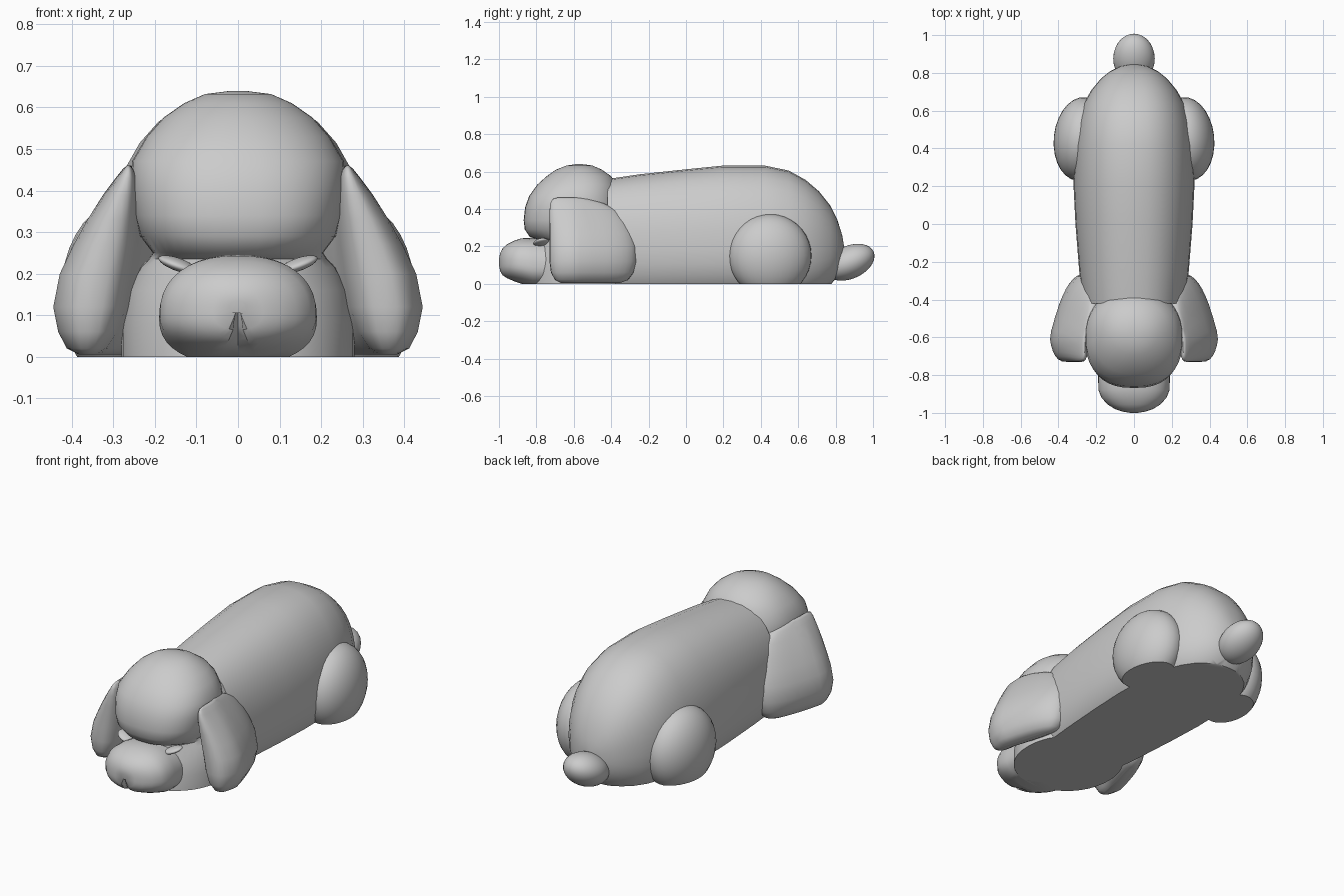
import bpy, bmesh, math
from mathutils import Vector, Matrix

cube = bpy.data.objects.get("Cube")
if cube:
    bpy.data.objects.remove(cube, do_unlink=True)

grey = bpy.data.materials.new("plain grey")
grey.use_nodes = True
grey.diffuse_color = (0.6, 0.6, 0.6, 1)
grey.node_tree.nodes["Principled BSDF"].inputs["Base Color"].default_value = (0.6, 0.6, 0.6, 1)


def oval(w, up, down, power=2.0, n=32):
    """Rounded cross-section with separate upper and lower heights."""
    pts = []
    for i in range(n):
        a = math.tau * i / n
        c, s = math.cos(a), math.sin(a)
        u = math.copysign(abs(c) ** (2 / power), c) * w
        v = math.copysign(abs(s) ** (2 / power), s) * (up if s > 0 else down)
        pts.append((u, v))
    return pts


def finish(name, bm):
    """Trim flat at the ground, shade smooth and colour."""
    bmesh.ops.recalc_face_normals(bm, faces=bm.faces)
    geom = bm.verts[:] + bm.edges[:] + bm.faces[:]
    bmesh.ops.bisect_plane(bm, geom=geom, plane_co=(0, 0, 0), plane_no=(0, 0, 1), clear_inner=True)
    rim = [e for e in bm.edges if e.is_boundary]
    if rim:
        bmesh.ops.holes_fill(bm, edges=rim, sides=0)
    bmesh.ops.recalc_face_normals(bm, faces=bm.faces)
    mesh = bpy.data.meshes.new(name)
    bm.to_mesh(mesh)
    bm.free()
    obj = bpy.data.objects.new(name, mesh)
    bpy.context.collection.objects.link(obj)
    mesh.materials.append(grey)
    bpy.ops.object.select_all(action="DESELECT")
    obj.select_set(True)
    bpy.context.view_layer.objects.active = obj
    bpy.ops.object.shade_smooth_by_angle(angle=math.radians(45))
    return obj


def loft(rings):
    """Skin a list of point rings and cap both ends."""
    bm = bmesh.new()
    loops = [[bm.verts.new(p) for p in ring] for ring in rings]
    n = len(loops[0])
    for a, b in zip(loops, loops[1:]):
        for i in range(n):
            j = (i + 1) % n
            bm.faces.new((a[i], a[j], b[j], b[i]))
    bm.faces.new(loops[0])
    bm.faces.new(loops[-1])
    return bm


def ball(name, centre, radii, tilt=(0, 0, 0)):
    bm = bmesh.new()
    bmesh.ops.create_uvsphere(bm, u_segments=28, v_segments=18, radius=1)
    turn = Matrix.Rotation(tilt[2], 4, "Z") @ Matrix.Rotation(tilt[0], 4, "X") @ Matrix.Rotation(tilt[1], 4, "Y")
    bm.transform(Matrix.Translation(centre) @ turn @ Matrix.Diagonal((*radii, 1)))
    return finish(name, bm)


# Long body: y, half width, top, bottom around a low centre line
body = [(-0.42, 0.27, 0.56, -0.12), (-0.25, 0.29, 0.585, -0.12), (0, 0.31, 0.612, -0.12),
        (0.2, 0.32, 0.632, -0.12), (0.42, 0.315, 0.632, -0.12), (0.55, 0.295, 0.605, -0.11),
        (0.64, 0.265, 0.555, -0.09), (0.71, 0.225, 0.495, -0.06), (0.77, 0.175, 0.42, -0.01),
        (0.81, 0.125, 0.34, 0.04), (0.835, 0.07, 0.26, 0.1), (0.845, 0.015, 0.2, 0.16)]
mid = 0.18
finish("body", loft([[(u, y, mid + v) for u, v in oval(w, top - mid, mid - low, 2.3)]
                     for y, w, top, low in body]))

# Head with cheeks below an overhanging brow: z, half width, front y, back y, squareness
head = [(-0.02, 0.28, -0.83, -0.25, 2.1), (0.08, 0.28, -0.825, -0.25, 2.1), (0.16, 0.265, -0.81, -0.27, 2.1),
        (0.215, 0.235, -0.785, -0.3, 2.2), (0.235, 0.215, -0.785, -0.32, 2.3), (0.25, 0.205, -0.835, -0.33, 2.4),
        (0.29, 0.235, -0.862, -0.35, 2.5), (0.34, 0.248, -0.868, -0.35, 2.5), (0.41, 0.258, -0.86, -0.35, 2.4),
        (0.47, 0.255, -0.838, -0.36, 2.3), (0.53, 0.22, -0.795, -0.37, 2.2), (0.575, 0.18, -0.745, -0.4, 2.1),
        (0.61, 0.13, -0.695, -0.45, 2), (0.632, 0.08, -0.64, -0.5, 2), (0.639, 0.025, -0.59, -0.55, 2)]
rings = []
for z, w, front, back, power in head:
    cy, half = (front + back) / 2, (back - front) / 2
    rings.append([(u, cy + v, z) for u, v in oval(w, half, half, power, 40)])
finish("head", loft(rings))

# Muzzle: y, half width, top, bottom, with a cleft pressed in below the nose
muzzle = [(-0.72, 0.185, 0.23, -0.02), (-0.82, 0.19, 0.245, -0.02), (-0.88, 0.188, 0.243, 0),
          (-0.92, 0.172, 0.23, 0.014), (-0.955, 0.14, 0.212, 0.028), (-0.98, 0.1, 0.19, 0.045),
          (-0.993, 0.06, 0.165, 0.065), (-1, 0.02, 0.135, 0.1)]
bm = loft([[(u, y, low + (top - low) * 0.42 + v)
            for u, v in oval(w, (top - low) * 0.58, (top - low) * 0.42, 2.3, 40)]
           for y, w, top, low in muzzle])
for v in bm.verts:
    if abs(v.co.x) < 0.006 and v.co.z < 0.12 and v.co.y < -0.94:
        v.co += Vector((0, 0.03, 0.012))
finish("muzzle", bm)

# Hanging ears: z, inner x, outer x, front y, back y
ear = [(0.005, 0.335, 0.385, -0.67, -0.35), (0.02, 0.31, 0.415, -0.7, -0.31), (0.06, 0.28, 0.437, -0.722, -0.28),
       (0.12, 0.258, 0.45, -0.73, -0.263), (0.2, 0.245, 0.434, -0.73, -0.262), (0.27, 0.236, 0.4, -0.73, -0.28),
       (0.33, 0.233, 0.366, -0.73, -0.31), (0.39, 0.235, 0.325, -0.73, -0.36), (0.43, 0.242, 0.295, -0.725, -0.44),
       (0.452, 0.252, 0.277, -0.715, -0.52), (0.46, 0.26, 0.268, -0.69, -0.58)]
for side, sign in (("left", 1), ("right", -1)):
    rings = []
    for z, inner, outer, front, back in ear:
        cx, cy = (inner + outer) / 2, (front + back) / 2
        ring = []
        for u, v in oval((outer - inner) / 2, (back - front) / 2, (back - front) / 2, 2.7):
            # The rear edge leans in against the body
            lean = max(0, cy + v + 0.6) * 0.3
            ring.append((sign * (cx + u - lean), cy + v, z))
        rings.append(ring)
    finish(side + "_ear", loft(rings))

    # Haunch and closed eyelid on each side
    ball(side + "_haunch", (sign * 0.28, 0.45, 0.15), (0.145, 0.222, 0.222), (0, 0, sign * 0.1))
    ball(side + "_eyelid", (sign * 0.145, -0.775, 0.222), (0.05, 0.04, 0.015), (0, -sign * 0.35, sign * 0.35))

# Stubby upturned tail
ball("tail", (0, 0.875, 0.115), (0.11, 0.14, 0.088), (0.42, 0, 0))
